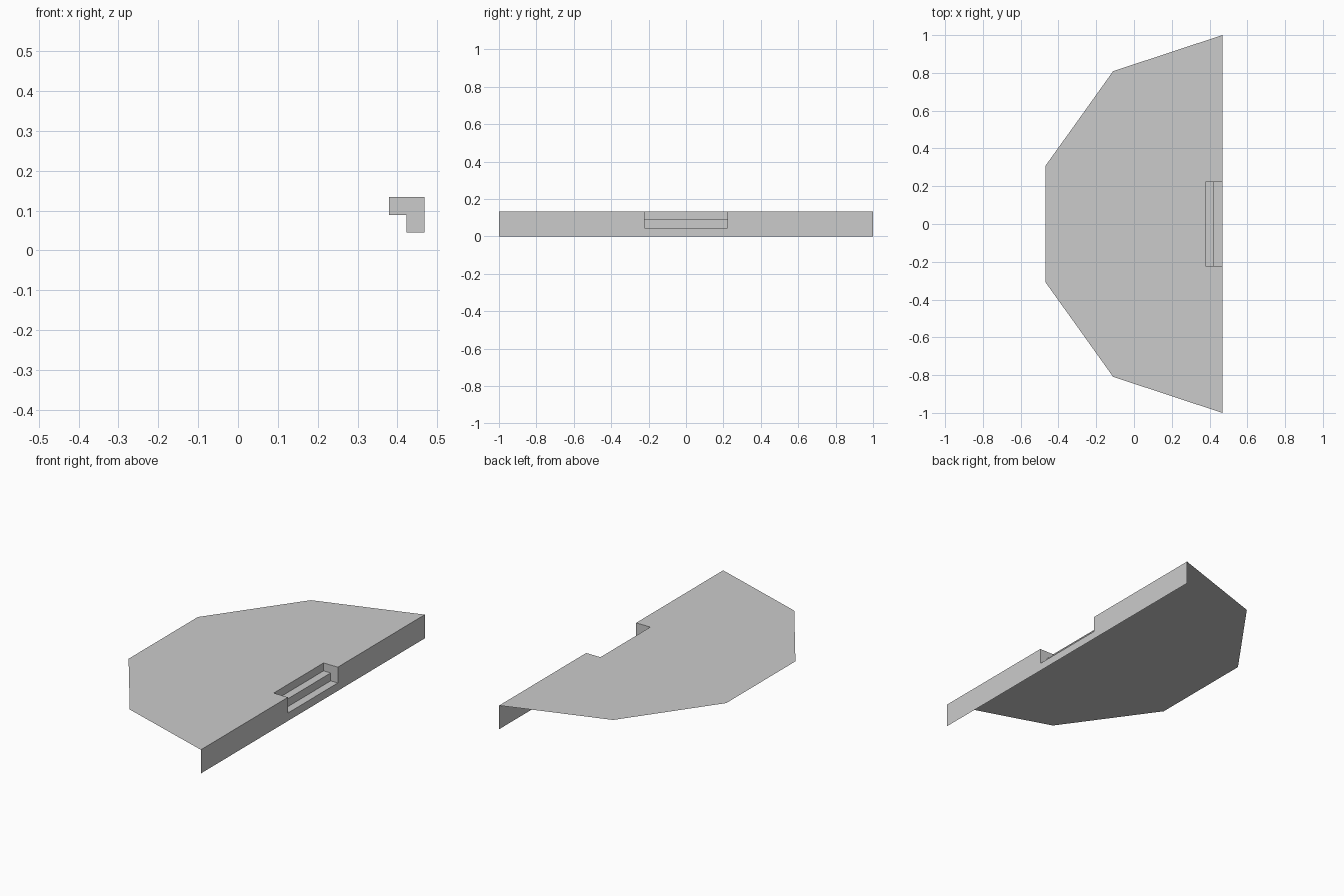
import bpy, math

if "Cube" in bpy.data.objects:
    bpy.data.objects.remove(bpy.data.objects["Cube"], do_unlink=True)

FRONT = 0.468      # x of the straight edge
DEPTH = 0.936      # how far the platform reaches back
TOP = 0.134        # deck height
HALF = 0.223       # half width of the stairwell
RISE = TOP / 3
RUN = 0.0445

grey = bpy.data.materials.new("light grey")
grey.use_nodes = True
colour = (0.6, 0.6, 0.6, 1)
grey.diffuse_color = colour
grey.node_tree.nodes["Principled BSDF"].inputs["Base Color"].default_value = colour


def sheet(name, faces):
    """Flat-shaded object made from a list of point loops."""
    verts, loops = [], []
    for face in faces:
        loops.append(range(len(verts), len(verts) + len(face)))
        verts += face
    mesh = bpy.data.meshes.new(name)
    mesh.from_pydata(verts, [], [list(loop) for loop in loops])
    mesh.materials.append(grey)
    obj = bpy.data.objects.new(name, mesh)
    bpy.context.collection.objects.link(obj)
    return obj


# Deck: half of a ten-sided disc with the stairwell notched out of the straight edge
inner = FRONT - 2 * RUN
stretch = DEPTH / math.cos(math.radians(18))
rim = []
for i in range(6):
    a = math.radians(36 * i)
    rim.append((FRONT - stretch * math.sin(a), math.cos(a), TOP))
notch = [(FRONT, -HALF, TOP), (inner, -HALF, TOP), (inner, HALF, TOP), (FRONT, HALF, TOP)]
sheet("deck", [rim + notch])

# Front wall: full height at both ends, one step high below the stairwell
wall = [(-1, 0), (1, 0), (1, TOP), (HALF, TOP), (HALF, RISE),
        (-HALF, RISE), (-HALF, TOP), (-1, TOP)]
sheet("front_wall", [[(FRONT, y, z) for y, z in wall]])

# Steps: a stair profile swept across the stairwell
profile = [(FRONT, RISE), (FRONT - RUN, RISE), (FRONT - RUN, 2 * RISE),
           (inner, 2 * RISE), (inner, TOP)]
sheet("steps", [[(a[0], -HALF, a[1]), (b[0], -HALF, b[1])][::1] +
                [(b[0], HALF, b[1]), (a[0], HALF, a[1])]
                for a, b in zip(profile, profile[1:])])

# Stairwell cheeks: stepped side walls facing inward
outline = profile + [(FRONT, TOP)]
for name, y in (("right_cheek", -HALF), ("left_cheek", HALF)):
    loop = [(x, y, z) for x, z in outline]
    sheet(name, [loop if y < 0 else loop[::-1]])

# Turn every face outward: up, forward, or into the stairwell
for name in ("deck", "steps", "front_wall", "right_cheek", "left_cheek"):
    mesh = bpy.data.objects[name].data
    for poly in mesh.polygons:
        n = poly.normal
        facing = n.x + n.z - math.copysign(1, poly.center.y) * n.y
        if facing < 0:
            poly.flip()
    mesh.update()
